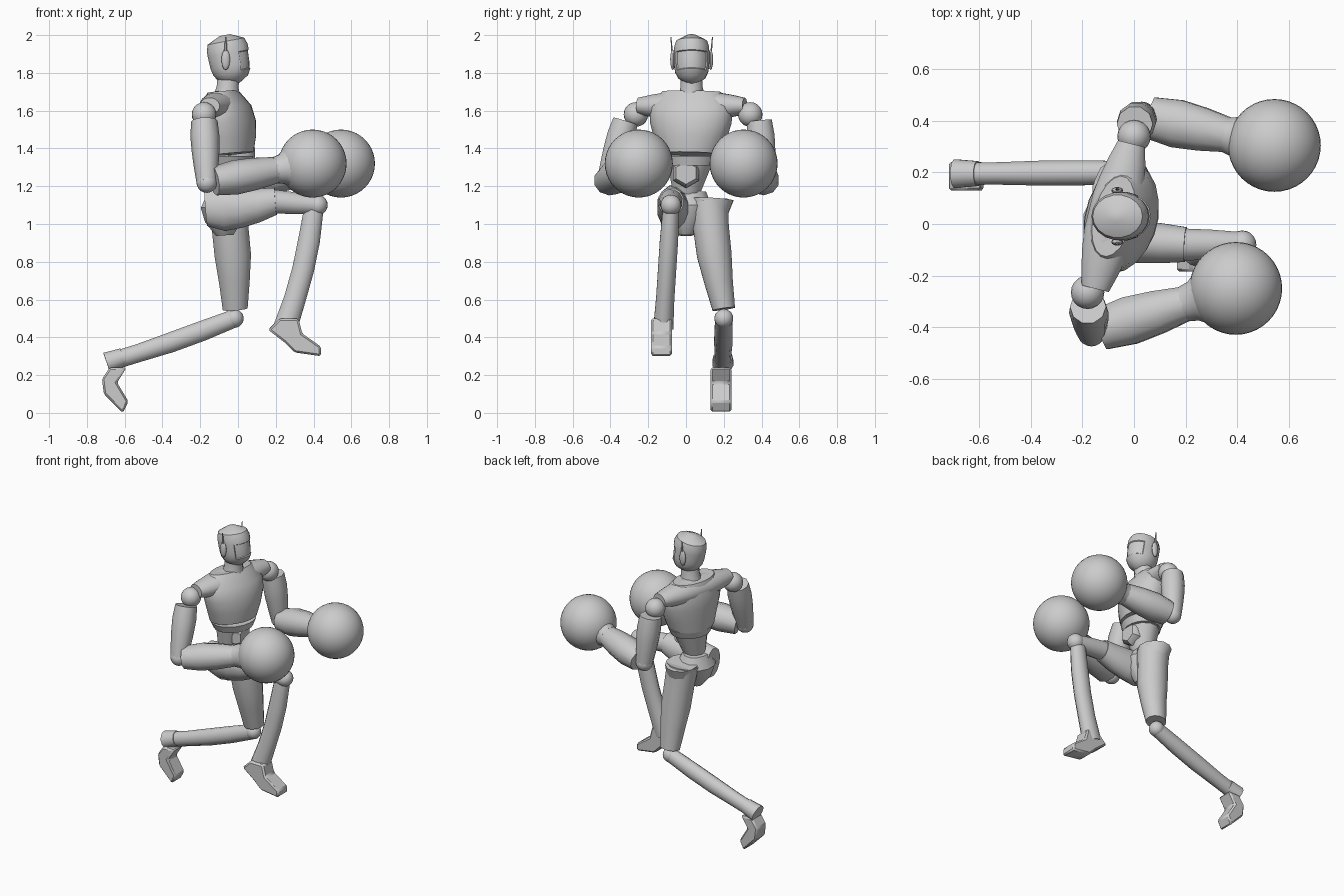
import bpy, bmesh, math
from mathutils import Vector

cube = bpy.data.objects.get("Cube")
if cube:
    bpy.data.objects.remove(cube, do_unlink=True)

grey = bpy.data.materials.new("plain grey")
grey.use_nodes = True
grey.diffuse_color = (.6, .6, .6, 1)
grey.node_tree.nodes["Principled BSDF"].inputs["Base Color"].default_value = grey.diffuse_color

across = Vector((0, 1, 0))
forward = Vector((1, 0, 0))


def finish(name, bm):
    bmesh.ops.recalc_face_normals(bm, faces=bm.faces[:])
    mesh = bpy.data.meshes.new(name)
    bm.to_mesh(mesh)
    bm.free()
    for polygon in mesh.polygons:
        polygon.use_smooth = True
    mesh.set_sharp_from_angle(angle=math.radians(40))
    mesh.materials.append(grey)
    obj = bpy.data.objects.new(name, mesh)
    bpy.context.collection.objects.link(obj)
    return obj


def limb_mesh(start, end, radii, flat=(1, 1), side=across, sides=12, bend=(0, 0, 0)):
    """Skin evenly spaced oval rings; flat is the depth ratio at each end."""
    bm = bmesh.new()
    start, end, bend = Vector(start), Vector(end), Vector(bend)
    axis = (end - start).normalized()
    u = (side - axis * side.dot(axis)).normalized()
    v = axis.cross(u)
    rings = []
    for i, radius in enumerate(radii):
        t = i / (len(radii) - 1)
        centre = start.lerp(end, t) + bend * math.sin(math.pi * t)
        depth = radius * (flat[0] + (flat[1] - flat[0]) * t)
        angles = [math.tau * (k + .5) / sides for k in range(sides)]
        rings.append([bm.verts.new(centre + u * radius * math.cos(a) + v * depth * math.sin(a))
                      for a in angles])
    for lower, upper in zip(rings, rings[1:]):
        for k in range(sides):
            bm.faces.new((lower[k - 1], lower[k], upper[k], upper[k - 1]))
    bm.faces.new(rings[0])
    bm.faces.new(rings[-1])
    return bm


def limb(name, start, end, radii, **options):
    return finish(name, limb_mesh(start, end, radii, **options))


def ball(name, centre, radius, scale=(1, 1, 1), segments=20):
    bm = bmesh.new()
    bmesh.ops.create_uvsphere(bm, u_segments=segments, v_segments=segments // 2, radius=radius)
    bmesh.ops.scale(bm, vec=scale, verts=bm.verts[:])
    bmesh.ops.translate(bm, vec=centre, verts=bm.verts[:])
    return finish(name, bm)


def foot(name, outline, centre_y):
    """Side outline in x and z, extruded across y."""
    bm = bmesh.new()
    half = across * .055
    face = bm.faces.new([bm.verts.new(Vector((x, centre_y, z)) - half) for x, z in outline])
    new = bmesh.ops.extrude_face_region(bm, geom=[face])["geom"]
    moved = [item for item in new if isinstance(item, bmesh.types.BMVert)]
    bmesh.ops.translate(bm, vec=half * 2, verts=moved)
    obj = finish(name, bm)
    bevel = obj.modifiers.new("soft edges", "BEVEL")
    bevel.width = .01


# Head, rounded by rule and flatter on top, with a recessed visor
dome = [.095 * max(.06, 1 - abs(i / 4) ** (5 if i > 0 else 3)) ** .5 for i in range(-4, 5)]
bm = limb_mesh((-.02, .03, 1.74), (-.07, .03, 2), dome, flat=(1.1, 1.2), sides=18)
visor = []
for face in bm.faces:
    middle = face.calc_center_median()
    if middle.x > 0 and 1.82 < middle.z < 1.92:
        visor.append(face)
bmesh.ops.recalc_face_normals(bm, faces=bm.faces[:])
bmesh.ops.inset_region(bm, faces=visor, thickness=.004, depth=-.006)
finish("head", bm)
limb("neck", (-.06, .03, 1.65), (-.05, .03, 1.8), (.08, .06, .06))

# Ear pods with aerials
for label, sign in (("left", 1), ("right", -1)):
    pod = Vector((-.065, .03 + sign * .1, 1.87))
    ball(label + "_ear_pod", pod, .055, scale=(.42, .25, 1), segments=12)
    limb(label + "_aerial", pod, pod + Vector((0, sign * .01, .12)), (.006, .003),
         flat=(2, 1), sides=6)

# Torso, turned so the left shoulder leads
shoulder_line = Vector((.25, 1, 0)).normalized()
limb("chest", (-.05, .02, 1.37), (-.08, .03, 1.7), (.165, .195, .22, .225, .16),
     flat=(.8, .48), side=shoulder_line, sides=20, bend=forward * .015)
middle = Vector((-.08, .03, 1.625))
reach = shoulder_line * .29
limb("shoulder_yoke", middle - reach, middle + reach, (.055, .075, .09, .1, .1, .1, .09, .075, .055),
     flat=(.8, .8), side=forward, sides=16)
limb("rib_band", (-.05, .02, 1.31), (-.05, .02, 1.36), (.135, .16),
     flat=(.85, .8), side=shoulder_line, sides=20)
limb("abdomen", (-.07, 0, 1.15), (-.05, .02, 1.35), (.07, .09, .11, .13), flat=(.95, .85))
limb("belly_plate", (0, 0, 1.27), (.055, 0, 1.27), (.08, .08, .06), sides=6)
limb("pelvis", (-.07, 0, .94), (-.085, 0, 1.17), (.04, .1, .14, .11), flat=(1.2, .7))


# Arms: shoulder ball, upper arm, elbow, forearm, cuff and round glove
def arm(label, shoulder, elbow, glove):
    shoulder, elbow, glove = Vector(shoulder), Vector(elbow), Vector(glove)
    outward = across * math.copysign(.04, shoulder.y)
    ball(label + "_shoulder", shoulder, .065)
    limb(label + "_upper_arm", shoulder.lerp(elbow, .1) + outward, elbow,
         (.07, .077, .073, .065, .055), sides=10)
    ball(label + "_elbow", elbow, .055)
    limb(label + "_forearm", elbow.lerp(glove, .07), elbow.lerp(glove, .66),
         (.085, .098, .088, .07), flat=(.9, 1), sides=10)
    limb(label + "_cuff", elbow.lerp(glove, .64), elbow.lerp(glove, .85),
         (.07, .08, .11, .14), sides=16)
    ball(label + "_glove", glove, .18, segments=40)


arm("right", (-.18, -.265, 1.58), (-.165, -.42, 1.22), (.395, -.25, 1.32))
arm("left", (0, .34, 1.58), (.03, .42, 1.22), (.545, .305, 1.32))

# Raised right leg
knee = Vector((.42, -.08, 1.1))
limb("right_thigh", (-.17, -.06, 1.09), (.2, -.08, 1.12), (.07, .09, .085, .08, .07),
     flat=(1.5, 1.05), bend=(0, 0, -.02))
limb("right_knee_sleeve", (.18, -.08, 1.12), knee, (.065, .06, .05))
ball("right_knee", knee, .055)
limb("right_shin", (.4, -.08, 1.07), (.25, -.12, .45), (.045, .05, .05, .05, .055),
     flat=(1.2, 1.2), bend=forward * .02)
foot("right_foot", [(.16, .44), (.22, .5), (.32, .5), (.34, .42), (.44, .35),
                    (.44, .3), (.3, .32), (.25, .37)], -.13)

# Trailing left leg
knee = Vector((-.02, .2, .5))
ankle = Vector((-.695, .195, .265))
limb("left_hip", (-.05, .125, 1.03), (-.06, .13, 1.13), (.09, .125), flat=(1, .8))
limb("left_thigh", (-.06, .12, 1.12), (-.015, .2, .55), (.105, .098, .095, .078, .062),
     flat=(1, 1.1), bend=(.01, -.01, 0))
ball("left_knee", knee, .05)
limb("left_shin", knee, ankle, (.045, .05, .05, .045, .045), flat=(1.1, 1.1), bend=(0, 0, -.01))
limb("left_ankle", ankle.lerp(knee, .13), ankle, (.05, .058))
foot("left_foot", [(-.68, .24), (-.59, .24), (-.64, .16), (-.58, .06),
                   (-.61, 0), (-.71, .1), (-.72, .18)], .185)
